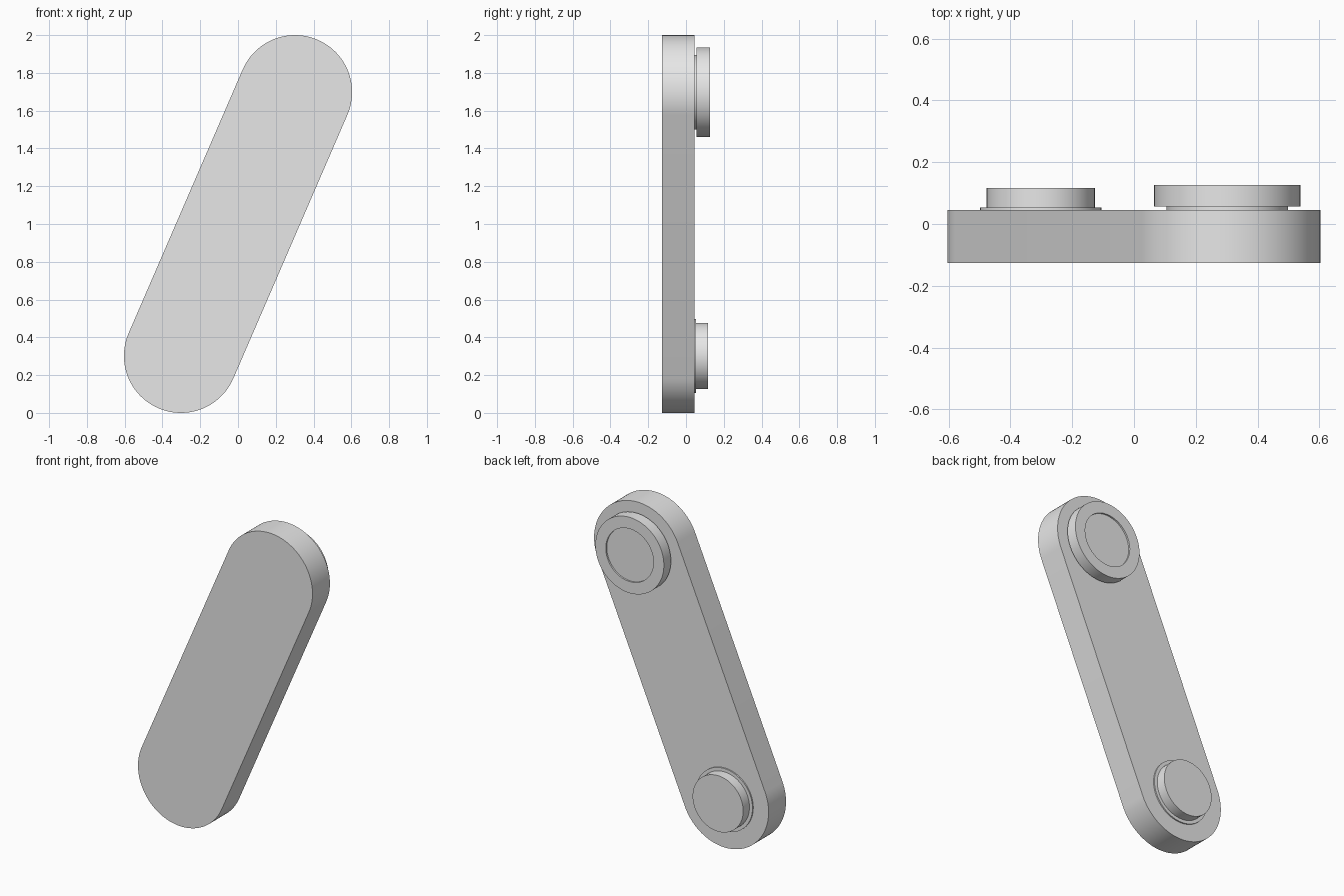
import bpy
import bmesh
import math
from mathutils import Vector

if "Cube" in bpy.data.objects:
    bpy.data.objects.remove(bpy.data.objects["Cube"], do_unlink=True)

GREY = (0.8, 0.8, 0.8, 1.0)
grey = bpy.data.materials.new("plain grey")
grey.use_nodes = True
grey.diffuse_color = GREY
grey.node_tree.nodes["Principled BSDF"].inputs["Base Color"].default_value = GREY

RADIUS = 0.302
TOP = Vector((0.302, 0, 2 - RADIUS))
BOTTOM = Vector((-0.302, 0, RADIUS))
FRONT, BACK = -0.126, 0.046
SEGMENTS = 96


def finish(name, bm):
    bmesh.ops.recalc_face_normals(bm, faces=bm.faces)
    mesh = bpy.data.meshes.new(name)
    bm.to_mesh(mesh)
    bm.free()
    mesh.materials.append(grey)
    obj = bpy.data.objects.new(name, mesh)
    bpy.context.collection.objects.link(obj)
    bpy.ops.object.select_all(action="DESELECT")
    obj.select_set(True)
    bpy.context.view_layer.objects.active = obj
    bpy.ops.object.shade_smooth_by_angle(angle=math.radians(30))
    return obj


def turned(name, centre, profile):
    """Turn (radius, y) points around the y axis through centre, closing both ends."""
    bm = bmesh.new()
    rings = []
    for r, y in profile:
        angles = [math.tau * i / SEGMENTS for i in range(SEGMENTS)]
        rings.append([bm.verts.new((centre.x + r * math.cos(a), y, centre.z + r * math.sin(a)))
                      for a in angles])
    for a, b in zip(rings, rings[1:]):
        for i in range(SEGMENTS):
            j = (i + 1) % SEGMENTS
            bm.faces.new((a[i], a[j], b[j], b[i]))
    bm.faces.new(rings[0])
    bm.faces.new(rings[-1])
    return finish(name, bm)


# Link arm: slanted bar with fully rounded ends
bm = bmesh.new()
axis = TOP - BOTTOM
lean = math.atan2(axis.z, axis.x)
half = SEGMENTS // 2
outline = []
for centre, start in ((TOP, lean - math.pi / 2), (BOTTOM, lean + math.pi / 2)):
    for i in range(half + 1):
        a = start + math.pi * i / half
        outline.append(bm.verts.new((centre.x + RADIUS * math.cos(a), FRONT,
                                     centre.z + RADIUS * math.sin(a))))
face = bm.faces.new(outline)
extruded = bmesh.ops.extrude_face_region(bm, geom=[face], use_keep_orig=True)
bmesh.ops.translate(bm, vec=(0, BACK - FRONT, 0),
                    verts=[v for v in extruded["geom"] if isinstance(v, bmesh.types.BMVert)])
finish("link_arm", bm)

# Upper pivot: spacer washer, then a collar with a shallow recess
turned("upper_washer", TOP, [(0.197, BACK), (0.197, 0.056)])
turned("upper_collar", TOP, [(0.237, 0.056), (0.237, 0.126), (0.165, 0.126), (0.165, 0.116)])

# Lower pivot: thin washer and a plain pin
turned("lower_washer", BOTTOM, [(0.196, BACK), (0.196, 0.054)])
turned("lower_pin", BOTTOM, [(0.175, 0.054), (0.175, 0.116)])
